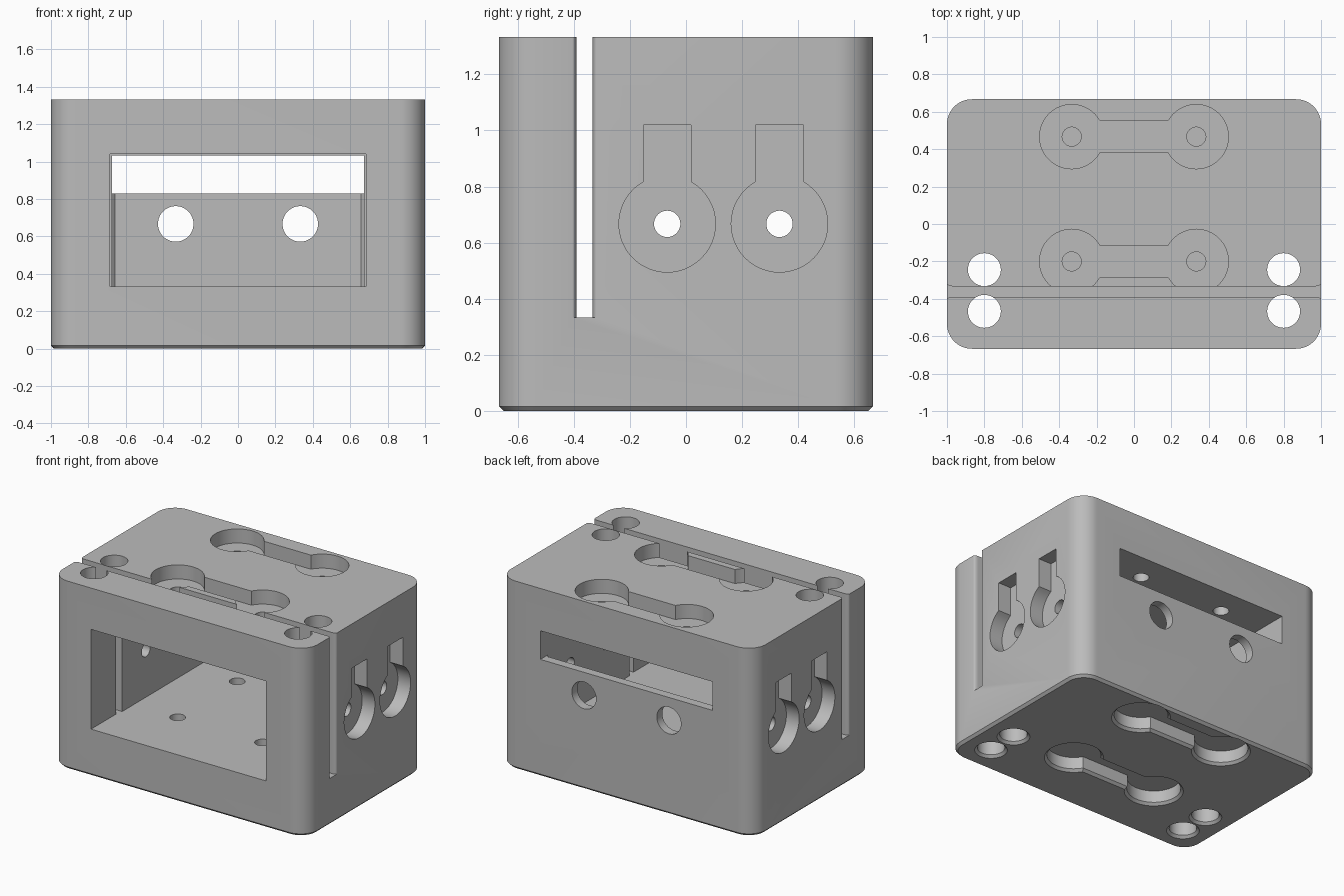
import bpy, bmesh, math

cube = bpy.data.objects.get("Cube")
if cube:
    bpy.data.objects.remove(cube, do_unlink=True)

grey = bpy.data.materials.new("plain grey")
grey.use_nodes = True
grey.diffuse_color = (0.5, 0.5, 0.5, 1)
grey.node_tree.nodes["Principled BSDF"].inputs["Base Color"].default_value = (0.5, 0.5, 0.5, 1)

HX, HY, H = 1.0, 0.667, 1.333      # half width, half depth, height
FLOOR, ROOF = 0.333, 1.033         # inside of the chamber
RECESS = 0.10                      # depth of the screw-head pockets
CH = 0.017                         # chamfer along the base


# ---------- outlines ----------
def arc(cx, cy, r, a0, a1, n):
    return [(cx + r * math.cos(math.radians(a0 + (a1 - a0) * i / n)),
             cy + r * math.sin(math.radians(a0 + (a1 - a0) * i / n))) for i in range(n + 1)]


def circle(cx, cy, r, n=48):
    return arc(cx, cy, r, 0, 360, n)[:-1]


def rect(x0, y0, x1, y1):
    return [(x0, y0), (x1, y0), (x1, y1), (x0, y1)]


def rounded_rect(hx, hy, r, n=12):
    out = []
    for i, (sx, sy) in enumerate([(1, 1), (-1, 1), (-1, -1), (1, -1)]):
        out += arc(sx * (hx - r), sy * (hy - r), r, 90 * i, 90 * i + 90, n)
    return out


def dumbbell(cy, grow=0.0):
    r, w = 0.172 + grow, 0.086 + grow
    a = math.degrees(math.asin(w / r))
    return (arc(0.333, cy, r, -180 + a, 180 - a, 40) +
            arc(-0.333, cy, r, a, 360 - a, 40))


def keyhole(cy, cz):
    r, w = 0.172, 0.085
    a = math.degrees(math.asin(w / r))
    return arc(cy, cz, r, 90 + a, 450 - a, 40) + [(cy + w, cz + 0.353), (cy - w, cz + 0.353)]


# ---------- solids ----------
PLACE = {"x": lambda u, v, w: (w, u, v),
         "y": lambda u, v, w: (u, w, v),
         "z": lambda u, v, w: (u, v, w)}


def loft(name, axis, layers):
    """Solid through matching outlines, each given as (position along axis, outline)."""
    bm = bmesh.new()
    rings = [[bm.verts.new(PLACE[axis](u, v, w)) for u, v in pts] for w, pts in layers]
    n = len(rings[0])
    bm.faces.new(rings[0])
    bm.faces.new(rings[-1])
    for a, b in zip(rings, rings[1:]):
        for i in range(n):
            bm.faces.new((a[i], a[(i + 1) % n], b[(i + 1) % n], b[i]))
    bmesh.ops.recalc_face_normals(bm, faces=bm.faces)
    mesh = bpy.data.meshes.new(name)
    bm.to_mesh(mesh)
    bm.free()
    ob = bpy.data.objects.new(name, mesh)
    bpy.context.collection.objects.link(ob)
    mesh.materials.append(grey)
    return ob


body = loft("enclosure_body", "z", [
    (0, rounded_rect(HX - CH, HY - CH, 0.133 - CH)),
    (CH, rounded_rect(HX, HY, 0.133)),
    (H, rounded_rect(HX, HY, 0.133))])
bpy.context.view_layer.objects.active = body
body.select_set(True)


def cut(axis, *layers):
    cutter = loft("cutter", axis, layers)
    cutter.hide_render = True
    mod = body.modifiers.new("cut", "BOOLEAN")
    mod.operation = "DIFFERENCE"
    mod.solver = "EXACT"
    mod.object = cutter
    bpy.ops.object.modifier_apply(modifier=mod.name)
    bpy.data.objects.remove(cutter, do_unlink=True)


# chamber with small chamfers in its back corners
W, BACK = 0.675, 0.605
cut("z", *[(z, [(-W, -0.36), (W, -0.36), (W, BACK - CH), (W - CH, BACK),
                (-W + CH, BACK), (-W, BACK - CH)]) for z in (FLOOR, ROOF)])

# front window and back vent
window = rect(-0.685, FLOOR, 0.685, 1.04)
cut("y", (-0.8, window), (-0.36, window))
vent = rect(-W, 0.83, W, ROOF)
cut("y", (0.5, vent), (0.8, vent))

# panel slot across the full width, its mouths rounded outwards
quarter = [(0.97 + 0.03 * math.sin(t), 0.0285 + 0.015 * (1 - math.cos(t)))
           for t in (math.pi / 2 * i / 6 for i in range(7))] + [(1.05, 0.0435)]
half = quarter + [(x, -y) for x, y in reversed(quarter)]
slot = [(x, y - 0.3615) for x, y in half + [(-x, -y) for x, y in half]]
cut("z", (FLOOR, slot), (H + 0.1, slot))

# round holes in the back wall
for x in (-0.333, 0.333):
    hole = circle(x, 0.667, 0.095)
    cut("y", (0.5, hole), (0.8, hole))

# keyhole pockets on both sides with a screw hole straight through
for y in (-0.067, 0.333):
    pocket = keyhole(y, 0.667)
    for s in (-1, 1):
        cut("x", (s * (HX - RECESS), pocket), (s * 1.1, pocket))
    hole = circle(y, 0.667, 0.047, 32)
    cut("x", (-1.05, hole), (1.05, hole))

# double pockets on top and base with their screw holes
for y in (-0.2, 0.467):
    cut("z", (H - RECESS, dumbbell(y)), (H + 0.1, dumbbell(y)))
    cut("z", (-0.05, dumbbell(y, CH)), (0, dumbbell(y, CH)),
        (CH, dumbbell(y)), (RECESS, dumbbell(y)))
    for x in (-0.333, 0.333):
        hole = circle(x, y, 0.051, 32)
        cut("z", (0.95, hole), (H - 0.05, hole))
        cut("z", (RECESS + 0.008, hole), (0.4, hole))   # leaves a thin skin above the pocket

# bolt holes either side of the slot, chamfered at the base
for x in (-0.8, 0.8):
    for y in (-0.467, -0.244):
        wide, hole = circle(x, y, 0.088 + CH), circle(x, y, 0.088)
        cut("z", (-0.05, wide), (0, wide), (CH, hole), (H + 0.1, hole))

bpy.ops.object.shade_smooth_by_angle(angle=math.radians(30))
